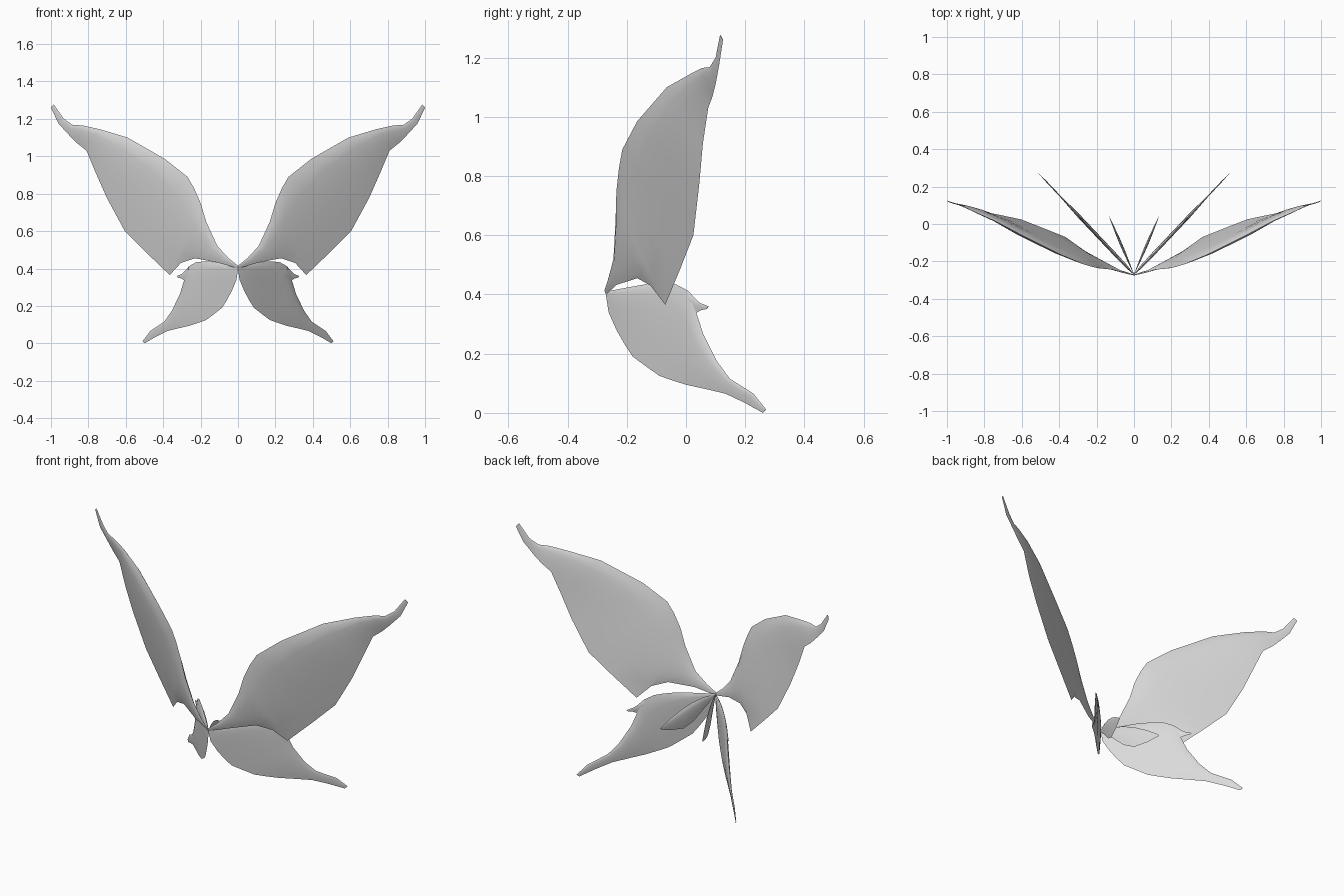
import bpy, bmesh
from mathutils import Vector

if "Cube" in bpy.data.objects:
    bpy.data.objects.remove(bpy.data.objects["Cube"])

grey = bpy.data.materials.new("soft_grey")
grey.diffuse_color = (0.7, 0.7, 0.7, 1)
grey.use_nodes = True
grey.node_tree.nodes["Principled BSDF"].inputs["Base Color"].default_value = grey.diffuse_color


def vane(name, lead, trail, thick, steps=6):
    """Thin lens-shaped sheet lofted between two edge curves, mirrored in x."""
    lead = [Vector(p) for p in lead]
    trail = [Vector(p) for p in trail]
    mid = len(lead) // 2
    normal = (lead[-1] - lead[0]).cross(trail[mid] - lead[mid]).normalized()
    bm = bmesh.new()
    rings = []
    for a, b in zip(lead, trail):
        depth = min(thick, 0.06 * (b - a).length)
        front, back = [], []
        for i in range(steps + 1):
            v = (i / steps) ** 1.3
            # fuller near the leading edge, sharp at both edges
            off = normal * depth * 2.6 * (v ** 0.5) * (1 - v)
            p = a.lerp(b, v)
            if i in (0, steps):
                front.append(bm.verts.new(p))
            else:
                front.append(bm.verts.new(p + off))
                back.append(bm.verts.new(p - off))
        rings.append(front + back[::-1])
    n = len(rings[0])
    for r, s in zip(rings, rings[1:]):
        for i in range(n):
            j = (i + 1) % n
            bm.faces.new((r[i], r[j], s[j], s[i]))
    bm.faces.new(rings[0])
    bm.faces.new(rings[-1])
    bmesh.ops.recalc_face_normals(bm, faces=bm.faces)
    me = bpy.data.meshes.new(name)
    bm.to_mesh(me)
    bm.free()
    ob = bpy.data.objects.new(name, me)
    bpy.context.collection.objects.link(ob)
    me.materials.append(grey)
    ob.modifiers.new("mirror", 'MIRROR').use_mirror_merge = False
    bpy.ops.object.select_all(action='DESELECT')
    ob.select_set(True)
    bpy.context.view_layer.objects.active = ob
    bpy.ops.object.shade_smooth_by_angle(angle=0.9)
    return ob


# Upper wings: curved leading edge, notched trailing edge, flicked tip
vane("upper_wings",
     [(0, -.275, .415), (.05, -.262, .455), (.11, -.245, .52), (.17, -.238, .65),
      (.2, -.235, .75), (.235, -.226, .83), (.27, -.215, .89), (.39, -.165, .985),
      (.59, -.065, 1.1), (.74, .015, 1.145), (.83, .055, 1.165),
      (.885, .08, 1.168), (.93, .1, 1.2), (.985, .115, 1.277)],
     [(0, -.27, .4), (.11, -.235, .432), (.23, -.165, .455), (.305, -.12, .43),
      (.365, -.07, .365), (.49, -.02, .485), (.605, .025, .6), (.7, .045, .775),
      (.76, .057, .91), (.81, .075, 1.03), (.86, .09, 1.07),
      (.9, .1, 1.11), (.96, .112, 1.175), (1.0, .125, 1.26)],
     0.016)


# Lower wings lie in one upright plane angled backwards
def slanted(points):
    return [(x, -0.27 + 1.06 * x, z) for x, z in points]


vane("lower_wings",
     slanted([(0, .41), (.075, .425), (.14, .437), (.19, .437), (.225, .433),
              (.262, .412), (.283, .385), (.288, .338), (.31, .265),
              (.353, .175), (.395, .115), (.47, .065), (.51, .012)]),
     slanted([(0, .395), (.008, .34), (.033, .28), (.06, .23), (.085, .19),
              (.13, .155), (.17, .125), (.21, .11), (.255, .095),
              (.32, .08), (.38, .065), (.44, .035), (.5, 0)]),
     0.009)

# Little spikes on the outer edge of the lower wings
vane("lower_wing_spikes",
     slanted([(.262, .412), (.283, .387), (.3, .371), (.327, .36)]),
     slanted([(.27, .338), (.288, .338), (.303, .347), (.321, .351)]),
     0.006, steps=4)


# Small leaf-shaped inner wings behind the lower pair
def inner(points):
    return [(0.133 * t, -0.27 + 0.31 * t, z) for t, z in points]


vane("inner_leaves",
     inner([(0, .408), (.2, .408), (.4, .396), (.6, .372), (.8, .338), (1, .295)]),
     inner([(0, .398), (.2, .345), (.4, .285), (.58, .258), (.8, .266), (1, .285)]),
     0.012)
